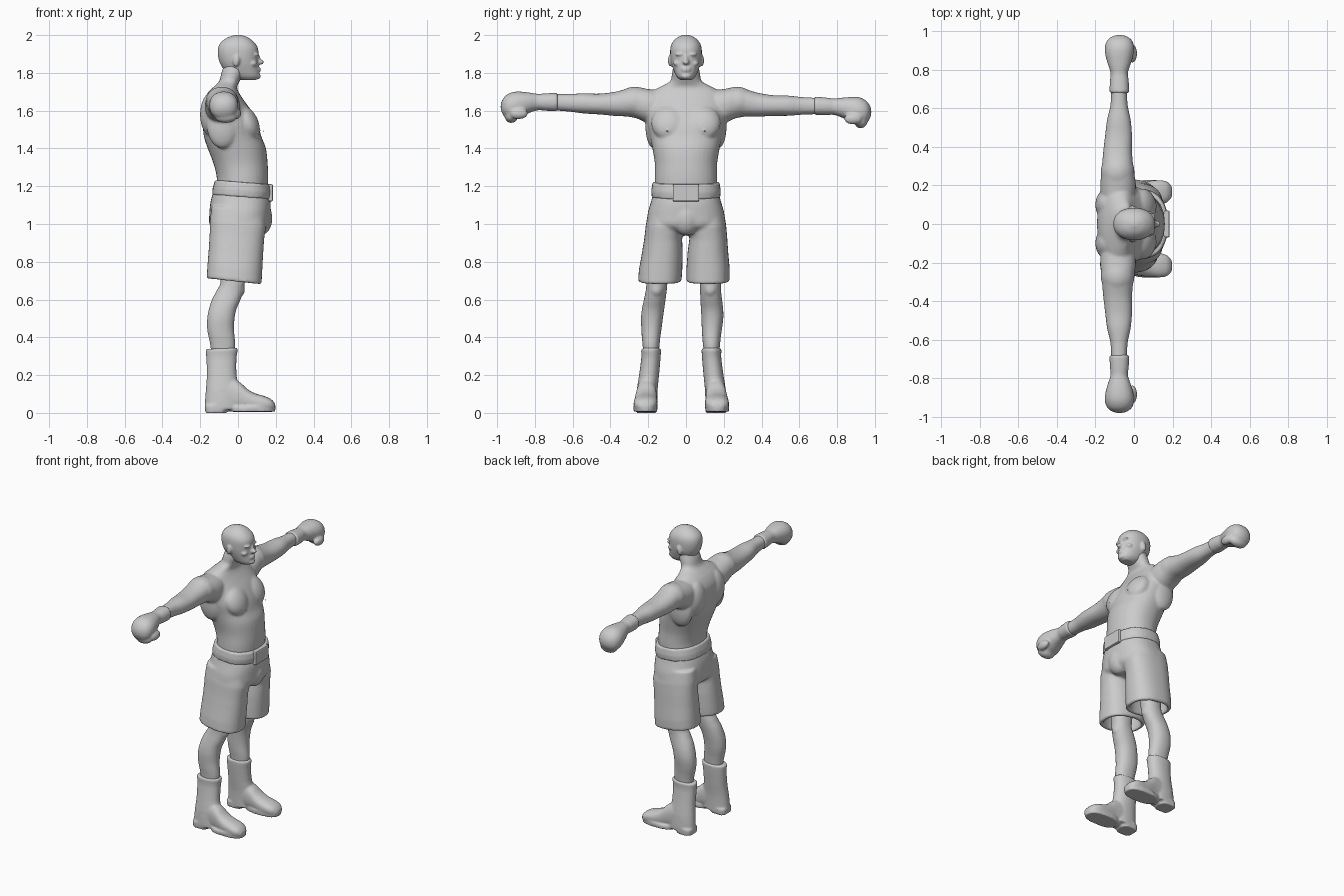
import bpy, bmesh, math
from mathutils import Matrix, Vector

GREY = bpy.data.materials.new("plain_grey")
GREY.diffuse_color = (0.6, 0.6, 0.6, 1)
N = 36


def spline(rows, sub):
    # Catmull-Rom interpolation between section rows
    if sub == 1:
        return rows
    out = []
    for i in range(len(rows) - 1):
        p0, p1 = rows[max(i - 1, 0)], rows[i]
        p2, p3 = rows[i + 1], rows[min(i + 2, len(rows) - 1)]
        for k in range(sub):
            t = k / sub
            out.append([0.5 * (2 * b + (c - a) * t + (2 * a - 5 * b + 4 * c - d) * t * t
                               + (3 * b - a - 3 * c + d) * t ** 3)
                        for a, b, c, d in zip(p0, p1, p2, p3)])
    return out + [rows[-1]]


def loft(bm, axis, rows, s=1, power=2.2, slope=0.0, sub=4):
    # each row: position along the axis, then min/max of the two cross directions
    rings = []
    for t, u0, u1, v0, v1 in spline(rows, sub):
        ring = []
        for i in range(N):
            a = 2 * math.pi * i / N
            c, d = math.cos(a), math.sin(a)
            u = (u0 + u1) / 2 + (u1 - u0) / 2 * math.copysign(abs(c) ** (2 / power), c)
            v = (v0 + v1) / 2 + (v1 - v0) / 2 * math.copysign(abs(d) ** (2 / power), d)
            x, y, z = {'x': (t, u, v), 'y': (u, t, v), 'z': (u, v, t)}[axis]
            ring.append(bm.verts.new((x, s * y, z + slope * x)))
        rings.append(ring)
    faces = [bm.faces.new(rings[0]), bm.faces.new(rings[-1][::-1])]
    for a, b in zip(rings, rings[1:]):
        for i in range(N):
            j = (i + 1) % N
            faces.append(bm.faces.new((a[j], a[i], b[i], b[j])))
    bmesh.ops.recalc_face_normals(bm, faces=faces)


def ball(bm, c, r, tilt=0.0):
    m = Matrix.Translation(c) @ Matrix.Rotation(tilt, 4, 'Y') @ Matrix.Diagonal((*r, 1))
    bmesh.ops.create_uvsphere(bm, u_segments=24, v_segments=16, radius=1, matrix=m)


def pair(bm, c, r, tilt=0.0):
    for s in (-1, 1):
        ball(bm, (c[0], s * c[1], c[2]), r, tilt)


def finish(bm, name, voxel=0.008, smooth=4):
    # slight uneven stance: legs lean to one side, one arm hangs lower
    for v in bm.verts:
        if v.co.z < 0.95:
            v.co.y -= 0.025 * min((0.95 - v.co.z) / 0.55, 1)
        if v.co.y > 0.3:
            v.co.z -= 0.028 * min((v.co.y - 0.3) / 0.55, 1)
    me = bpy.data.meshes.new(name)
    bm.to_mesh(me)
    bm.free()
    me.materials.append(GREY)
    ob = bpy.data.objects.new(name, me)
    bpy.context.collection.objects.link(ob)
    if voxel:
        rm = ob.modifiers.new("blend", 'REMESH')
        rm.mode = 'VOXEL'
        rm.voxel_size = voxel
        rm.use_smooth_shade = True
        sm = ob.modifiers.new("soften", 'SMOOTH')
        sm.factor = 0.5
        sm.iterations = smooth
    return ob


# torso, neck and arms
bm = bmesh.new()
loft(bm, 'z', [
    (1.15, -.12, .155, -.165, .165), (1.24, -.112, .16, -.165, .165),
    (1.32, -.13, .157, -.165, .165), (1.40, -.16, .148, -.178, .178),
    (1.46, -.18, .125, -.19, .19), (1.53, -.187, .105, -.205, .205),
    (1.60, -.192, .07, -.21, .21), (1.65, -.185, .035, -.205, .205),
    (1.695, -.16, .005, -.19, .19), (1.725, -.13, -.005, -.14, .14),
    (1.755, -.10, .008, -.085, .085), (1.80, -.088, .03, -.074, .074),
    (1.85, -.07, .04, -.065, .065)])
pair(bm, (.045, .088, 1.535), (.062, .096, .10), -.45)      # chest muscles
pair(bm, (-.135, .10, 1.58), (.066, .085, .12))             # shoulder blades
pair(bm, (-.085, .27, 1.645), (.088, .10, .082))            # shoulders
pair(bm, (-.08, .17, 1.52), (.085, .045, .12))              # side back muscles
pair(bm, (.135, .10, 1.49), (.006, .008, .008))             # nipples
for s in (-1, 1):
    loft(bm, 'y', [
        (.10, -.17, .0, 1.53, 1.70), (.20, -.175, .01, 1.535, 1.715),
        (.28, -.168, -.002, 1.565, 1.722), (.375, -.16, -.01, 1.572, 1.70),
        (.46, -.15, -.01, 1.58, 1.69), (.54, -.14, -.017, 1.585, 1.692),
        (.62, -.122, -.033, 1.595, 1.688), (.72, -.118, -.038, 1.603, 1.688)], s)
finish(bm, "torso_and_arms", .008, 5)

# head with face features
bm = bmesh.new()
loft(bm, 'z', [
    (1.762, .015, .095, -.03, .03), (1.78, -.035, .113, -.05, .05),
    (1.81, -.07, .112, -.064, .064), (1.85, -.095, .108, -.077, .077),
    (1.89, -.106, .108, -.083, .083), (1.93, -.106, .106, -.083, .083),
    (1.96, -.092, .088, -.073, .073), (1.985, -.06, .058, -.05, .05),
    (1.997, -.028, .03, -.025, .025), (2.002, -.01, .012, -.01, .01)])
ball(bm, (.115, 0, 1.857), (.023, .018, .014))              # nose tip
ball(bm, (.108, 0, 1.875), (.012, .011, .03), -.3)          # nose bridge
ball(bm, (.108, 0, 1.822), (.014, .027, .006))              # upper lip
ball(bm, (.107, 0, 1.811), (.014, .024, .006))              # lower lip
ball(bm, (.104, 0, 1.782), (.017, .026, .015))              # chin
pair(bm, (.094, .032, 1.898), (.018, .026, .008))           # brows
pair(bm, (.078, .045, 1.85), (.022, .022, .016))            # cheekbones
pair(bm, (-.008, .083, 1.865), (.018, .013, .032), .15)     # ears
finish(bm, "head", .006, 3)

# gloves with cuffs
for s, side in ((-1, "right"), (1, "left")):
    bm = bmesh.new()
    loft(bm, 'y', [
        (.68, -.126, -.026, 1.597, 1.694), (.70, -.127, -.025, 1.597, 1.694),
        (.75, -.124, -.028, 1.600, 1.691), (.785, -.122, -.032, 1.602, 1.689),
        (.83, -.136, -.017, 1.588, 1.696), (.88, -.149, -.003, 1.565, 1.701),
        (.92, -.151, .0, 1.552, 1.698), (.955, -.138, -.012, 1.562, 1.68),
        (.975, -.11, -.04, 1.59, 1.652), (.981, -.085, -.065, 1.612, 1.63)], s)
    ball(bm, (-.065, s * .925, 1.57), (.06, .035, .035))    # curled fingers
    ball(bm, (-.008, s * .885, 1.585), (.024, .048, .03))   # thumb
    finish(bm, side + "_glove", .007, 4)

# belt and buckle
bm = bmesh.new()
loft(bm, 'z', [(1.142, -.12, .15, -.165, .165), (1.145, -.138, .172, -.182, .182),
               (1.18, -.134, .177, -.184, .184), (1.222, -.122, .172, -.177, .177),
               (1.224, -.10, .14, -.155, .155)], power=2.4, slope=-.08, sub=1)
finish(bm, "belt", .007, 3)
bm = bmesh.new()
bmesh.ops.create_cube(bm, size=1, matrix=Matrix.Translation((.168, 0, 1.165))
                      @ Matrix.Diagonal((.034, .14, .092, 1)))
bmesh.ops.bevel(bm, geom=bm.edges[:], offset=.008, segments=2, affect='EDGES', profile=.5)
finish(bm, "belt_buckle", 0)

# shorts: hips plus two hollow-ended legs
bm = bmesh.new()
loft(bm, 'z', [(1.17, -.13, .155, -.172, .172), (1.12, -.145, .172, -.185, .185),
               (1.05, -.152, .172, -.204, .204), (.99, -.148, .165, -.20, .20),
               (.955, -.10, .12, -.12, .12), (.94, -.05, .07, -.06, .06)], power=2.4)
ball(bm, (.12, 0, 1.03), (.062, .075, .09))
for s in (-1, 1):
    loft(bm, 'z', [
        (1.08, -.14, .14, .01, .196), (1.0, -.149, .148, .012, .212),
        (.93, -.15, .138, .020, .219), (.85, -.155, .133, .013, .228),
        (.76, -.162, .128, .011, .24), (.70, -.166, .125, .012, .243),
        (.694, -.162, .121, .016, .239), (.694, -.142, .101, .036, .219),
        (.79, -.135, .098, .038, .208)], s, power=2.4, slope=-.11, sub=1)
finish(bm, "shorts", .008, 5)

# legs and boots
for s, side in ((-1, "right"), (1, "left")):
    bm = bmesh.new()
    loft(bm, 'z', [
        (.86, -.10, .06, .07, .19), (.70, -.092, .038, .085, .197),
        (.65, -.112, .03, .088, .199), (.60, -.138, .014, .092, .207),
        (.55, -.154, -.008, .097, .215), (.50, -.163, -.018, .102, .218),
        (.44, -.163, -.021, .107, .213), (.36, -.147, -.014, .115, .205),
        (.30, -.14, -.02, .12, .20)], s)
    ball(bm, (.005, s * .143, .655), (.032, .036, .042))    # knee
    finish(bm, side + "_leg", .008, 4)

    bm = bmesh.new()
    loft(bm, 'z', [
        (.345, -.155, -.015, .12, .20), (.343, -.169, -.003, .108, .212),
        (.325, -.17, -.002, .108, .212), (.29, -.167, -.008, .11, .212),
        (.20, -.165, -.008, .118, .224), (.13, -.17, .005, .125, .235),
        (.06, -.175, .01, .127, .24), (.02, -.174, .01, .127, .24)],
        s, slope=.04, sub=2)
    loft(bm, 'x', [
        (-.12, .13, .235, .006, .17), (-.04, .13, .235, .008, .185),
        (.01, .13, .24, .010, .162), (.05, .128, .246, .010, .126),
        (.09, .126, .25, .010, .104), (.14, .127, .252, .010, .089),
        (.175, .14, .243, .012, .073), (.196, .165, .22, .02, .05)], s, power=2.4)
    # heel and sole
    loft(bm, 'z', [(.0, -.174, -.06, .13, .238), (.04, -.176, -.06, .128, .24)],
         s, power=3, sub=1)
    loft(bm, 'z', [(.006, -.04, .196, .128, .252), (.034, -.04, .20, .126, .254)],
         s, power=2.6, sub=1)
    finish(bm, side + "_boot", .007, 3)
